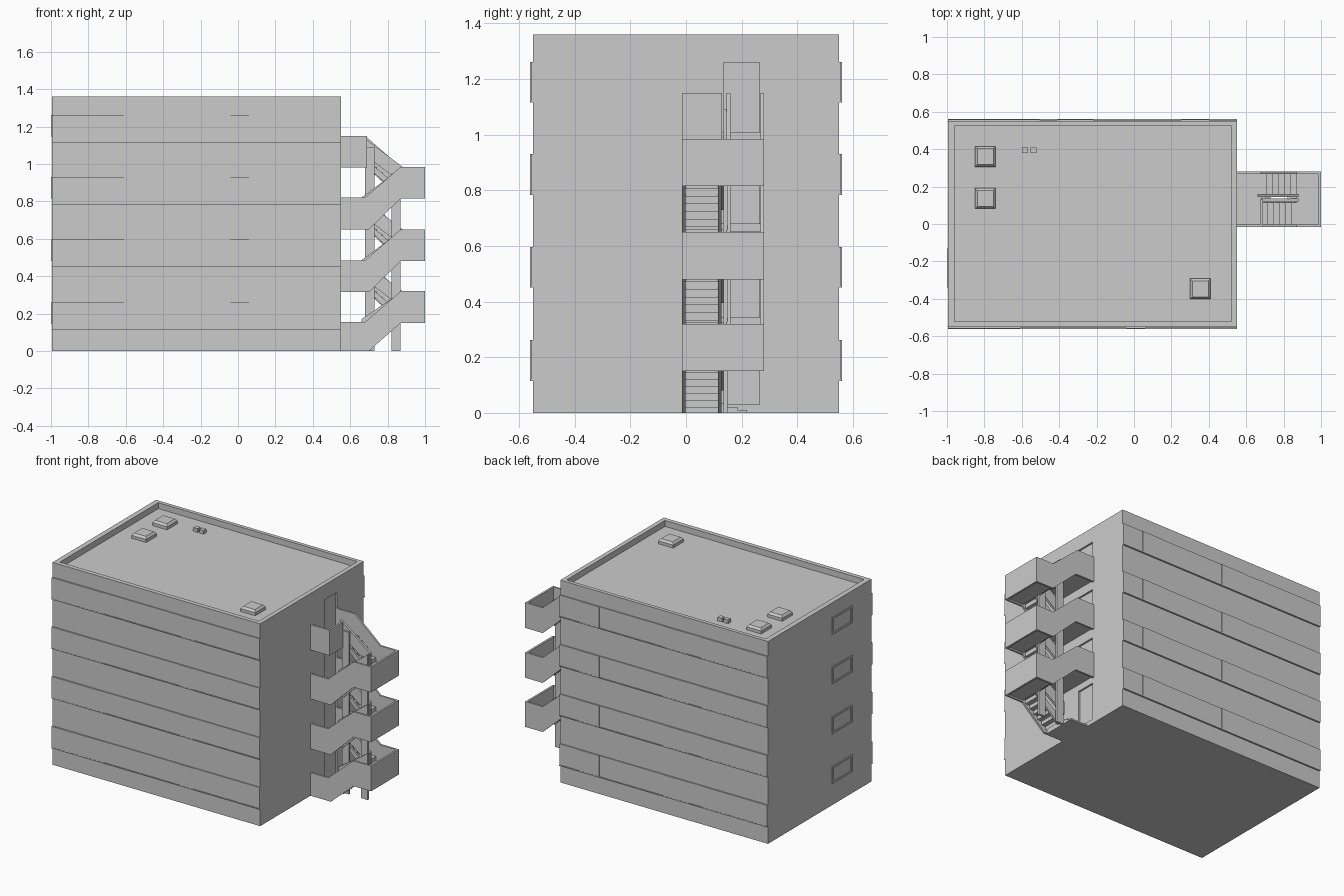
import bpy, bmesh

if "Cube" in bpy.data.objects:
    bpy.data.objects.remove(bpy.data.objects["Cube"])

def make(name, bm):
    bmesh.ops.recalc_face_normals(bm, faces=bm.faces)
    me = bpy.data.meshes.new(name)
    bm.to_mesh(me)
    bm.free()
    ob = bpy.data.objects.new(name, me)
    bpy.context.collection.objects.link(ob)
    return ob

def box(name, x0, x1, y0, y1, z0, z1, taper=0.0):
    bm = bmesh.new()
    bmesh.ops.create_cube(bm, size=1)
    for v in bm.verts:
        top = v.co.z > 0
        t = taper if top else 0
        v.co = (x1 - t if v.co.x > 0 else x0 + t,
                y1 - t if v.co.y > 0 else y0 + t,
                z1 if top else z0)
    return make(name, bm)

def prism(name, pts, y0, y1):
    """Extrude an x-z outline along y."""
    bm = bmesh.new()
    f = bm.faces.new([bm.verts.new((x, y0, z)) for x, z in pts])
    r = bmesh.ops.extrude_face_region(bm, geom=[f])
    for v in r['geom']:
        if isinstance(v, bmesh.types.BMVert):
            v.co.y = y1
    return make(name, bm)

XL, XR, YB, H = -0.995, 0.55, 0.55, 1.36
INNER = [0.0, 0.315, 0.65, 0.98]     # landings at the wall
OUTER = [0.15, 0.48, 0.815]          # half landings
XI, XO = 0.68, 0.87                  # flight start and end
Y0, Y1, T, FLOOR = -0.015, 0.28, 0.013, 0.03

# Main block, recessed roof and door recesses
block = box("building_block", XL, XR, -YB, YB, 0, H)
cuts = [box("roof_cutter", -0.96, 0.52, -0.52, 0.525, H - 0.04, H + 0.1)]
for z in INNER:
    cuts.append(box("door_cutter", XR - 0.012, XR + 0.1, 0.135, 0.265, z + FLOOR, z + 0.28))
for c in cuts:
    m = block.modifiers.new("cut", 'BOOLEAN')
    m.object = c
    m.solver = 'EXACT'
bpy.context.view_layer.objects.active = block
for m in list(block.modifiers):
    bpy.ops.object.modifier_apply(modifier=m.name)
for c in cuts:
    bpy.data.objects.remove(c)

# Window bands on the front and back
def bands(side, splits):
    edges = [XL] + splits + [XR]
    for z in (0.115, 0.45, 0.783, 1.115):
        for i, (a, b) in enumerate(zip(edges, edges[1:])):
            d = 0.01 if i % 2 == 0 else 0.007
            ya, yb = sorted((side * (YB - 0.004), side * (YB + d)))
            box("window_panel", a, b, ya, yb, z, z + 0.147)
        ya, yb = sorted((side * (YB - 0.004), side * (YB + 0.011)))
        box("window_sill", XL, XR, ya, yb, z, z + 0.006)

bands(-1, [-0.61, -0.04, 0.06])
bands(1, [-0.505, -0.41, -0.22, 0.255, 0.4])

# Framed windows on the left wall
for z in (0.145, 0.48, 0.815, 1.147):
    a, b, t, h = -0.34, -0.13, 0.012, 0.115
    for y0, y1, z0, z1 in ((a, b, z, z + t), (a, b, z + h - t, z + h),
                           (a, a + t, z + t, z + h - t), (b - t, b, z + t, z + h - t)):
        box("side_window_frame", -1.0, XL + 0.004, y0, y1, z0, z1)

# Roof hatches and vents
for x, y in ((-0.795, 0.36), (-0.795, 0.137), (0.355, -0.347)):
    r = 0.055
    box("roof_hatch", x - r, x + r, y - r, y + r, H - 0.042, H - 0.02)
    box("hatch_lid", x - r, x + r, y - r, y + r, H - 0.02, H - 0.006, 0.012)
for x in (-0.583, -0.538):
    box("roof_vent", x - 0.016, x + 0.016, 0.38, 0.41, H - 0.042, H - 0.015)

# Stair flights with stepped top and underside
def flight(name, xa, xb, za, zb, y0, y1, n=6):
    dx, dz = (xb - xa) / n, (zb - za) / n
    top, low = [], []
    for i in range(n):
        top += [(xa + i * dx, za + i * dz), (xa + i * dx, za + (i + 1) * dz)]
        low += [(xa + (i + .4) * dx, max(0, za + i * dz - .012)),
                (xa + (i + .4) * dx, max(0.001, za + (i + 1) * dz - .012))]
    top.append((xb, zb))
    low.append((xb, zb - .012))
    prism(name, top + [p for p in reversed(low)], y0, y1)

# Parapet outline following a landing, a flight and the next landing
def parapet(name, zi, zo, hi, y0, y1):
    h = 0.17
    prism(name, [(XR, zi), (XI + (0.02 if zi < zo else 0.01), zi), (XO, zo), (1.0, zo),
                 (1.0, zo + h), (XO, zo + h), (XI, zi + hi), (XR, zi + hi)], y0, y1)

# Sloping inner rail band beside the stairwell
def inner_rail(name, zi, zo, y0, y1):
    prism(name, [(XI - .02, zi + .08), (XO + .01, zo + .08),
                 (XO + .01, zo + .17), (XI - .02, zi + .17)], y0, y1)

for i, zo in enumerate(OUTER):
    lo, hi = INNER[i], INNER[i + 1]
    flight("front_flight", XI, XO, lo + FLOOR, zo + FLOOR, Y0 + T, 0.115)
    flight("back_flight", XO, XI, zo + FLOOR, hi + FLOOR, 0.155, Y1 - T)
    for x, z, sgn in ((XI, lo, 1), (XI, hi, -1)):
        # inner stringers under each flight
        ya = 0.115 if sgn == 1 else 0.145
        prism("inner_stringer", [(x + .02, z), (XO, zo), (XO, zo + .05), (x, z + .05)],
              ya, ya + 0.012)
    parapet("front_parapet", lo, zo, 0.155 if i == 0 else 0.17, Y0, Y0 + T)
    parapet("back_parapet", hi, zo, 0.17, Y1 - T, Y1)
    box("end_parapet", 1.0 - T, 1.0, Y0 + T, Y1 - T, zo, zo + 0.17)
    box("outer_landing", XO, 1.0 - T, Y0 + T, Y1 - T, zo + 0.01, zo + FLOOR)
    box("inner_landing", XR, XI, Y0 + T, Y1 - T, hi + 0.01, hi + FLOOR)
    inner_rail("front_inner_rail", lo, zo, 0.118, 0.135)
    inner_rail("back_inner_rail", hi, zo, 0.145, 0.16)

# Top landing enclosure
box("top_front_parapet", XR, XI + .01, Y0, Y0 + T, 0.98, 1.15)
box("top_end_parapet", XI + .01 - T, XI + .01, Y0 + T, 0.13, 0.98, 1.15)

# Ground entry platform and steps
box("entry_platform", XR, XI, Y0 + T, 0.15, 0, FLOOR + .005)
box("entry_step_upper", XR, XI, 0.15, 0.185, 0, 0.022)
box("entry_step_lower", XR, XI, 0.185, 0.22, 0, 0.01)

# Stairwell columns
box("inner_column", XI, 0.73, 0.134, 0.149, 0, 1.09)
box("outer_column", 0.82, XO, 0.134, 0.149, 0, 0.95)
